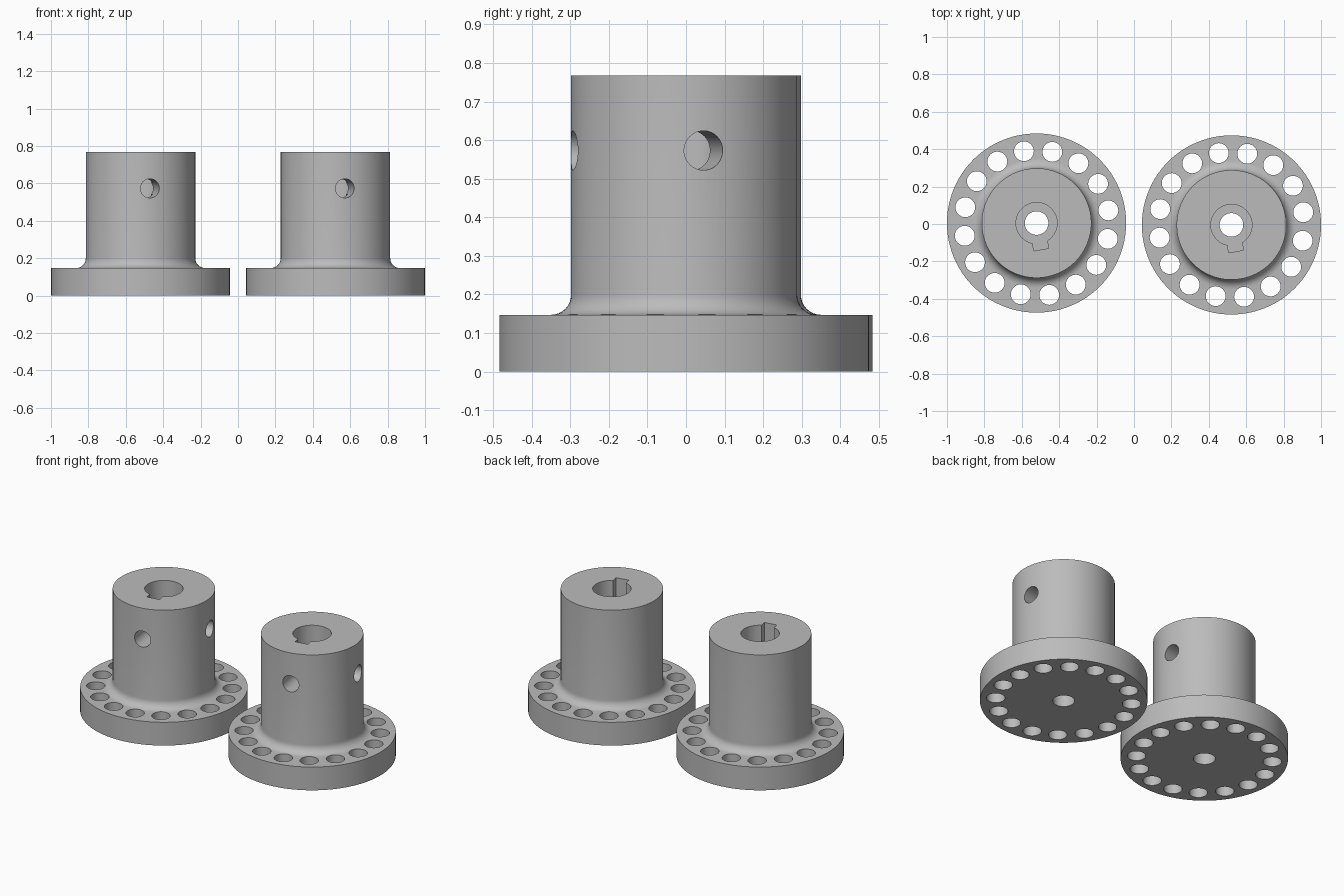
import bpy, bmesh, math
from mathutils import Matrix, Vector

if "Cube" in bpy.data.objects:
    bpy.data.objects.remove(bpy.data.objects["Cube"])

SEG = 96
TILT = math.radians(10)          # whole hub is turned slightly about its axis
FLANGE_R, FLANGE_Z = 0.479, 0.147
BOSS_R, TOP_Z = 0.293, 0.768
FILLET = 0.052
BORE_R, BORE_Z, PILOT_R = 0.11, 0.147, 0.063

steel = bpy.data.materials.new("steel grey")
steel.diffuse_color = (0.5, 0.5, 0.5, 1)
steel.use_nodes = True
steel.node_tree.nodes["Principled BSDF"].inputs["Base Color"].default_value = steel.diffuse_color


def link(name, bm):
    bmesh.ops.recalc_face_normals(bm, faces=bm.faces)
    mesh = bpy.data.meshes.new(name)
    bm.to_mesh(mesh)
    bm.free()
    mesh.materials.append(steel)
    obj = bpy.data.objects.new(name, mesh)
    bpy.context.collection.objects.link(obj)
    return obj


def lathe(name, profile):
    """Revolve a closed (radius, height) profile about z."""
    bm = bmesh.new()
    rings = []
    for i in range(SEG):
        a = 2 * math.pi * i / SEG
        rings.append([bm.verts.new((r * math.cos(a), r * math.sin(a), z)) for r, z in profile])
    n = len(profile)
    for i in range(SEG):
        a, b = rings[i], rings[(i + 1) % SEG]
        for j in range(n):
            k = (j + 1) % n
            bm.faces.new((a[j], b[j], b[k], a[k]))
    return link(name, bm)


def add_rod(bm, start, end, radius, segments=32):
    start, end = Vector(start), Vector(end)
    axis = end - start
    turn = axis.to_track_quat('Z', 'Y').to_matrix().to_4x4()
    bmesh.ops.create_cone(bm, cap_ends=True, segments=segments, radius1=radius, radius2=radius,
                          depth=axis.length, matrix=Matrix.Translation((start + end) / 2) @ turn)


def cut(target, bm):
    cutter = link("cutter", bm)
    cutter.hide_render = True
    mod = target.modifiers.new("cut", 'BOOLEAN')
    mod.operation, mod.solver, mod.object = 'DIFFERENCE', 'EXACT', cutter
    bpy.context.view_layer.objects.active = target
    bpy.ops.object.modifier_apply(modifier=mod.name)
    bpy.data.objects.remove(cutter)


# flanged hub body with a stepped bore and a fillet under the boss
fillet = []
for i in range(9):
    a = math.radians(270 - 90 * i / 8)
    fillet.append((BOSS_R + FILLET + FILLET * math.cos(a), FLANGE_Z + FILLET + FILLET * math.sin(a)))
hub = lathe("left_hub", [(PILOT_R, 0), (FLANGE_R, 0), (FLANGE_R, FLANGE_Z)] + fillet +
            [(BOSS_R, TOP_Z), (BORE_R, TOP_Z), (BORE_R, BORE_Z), (PILOT_R, BORE_Z)])

# ring of sixteen bolt holes
holes = bmesh.new()
for i in range(16):
    a = TILT + 2 * math.pi * i / 16
    x, y = 0.39 * math.cos(a), 0.39 * math.sin(a)
    add_rod(holes, (x, y, -0.1), (x, y, 0.3), 0.053)
cut(hub, holes)

# two set-screw holes through the boss wall, at right angles
screws = bmesh.new()
for a in (TILT, TILT - math.pi / 2):
    d = Vector((math.cos(a), math.sin(a), 0))
    up = Vector((0, 0, 0.573))
    add_rod(screws, d * 0.08 + up, d * 0.4 + up, 0.051)
cut(hub, screws)

# keyway down the bore
key = bmesh.new()
spot = Matrix.Rotation(TILT, 4, 'Z') @ Matrix.Translation((0, -0.104, (BORE_Z + 0.9) / 2))
bmesh.ops.create_cube(key, size=1, matrix=spot @ Matrix.Diagonal((0.08, 0.08, 0.9 - BORE_Z, 1)))
cut(hub, key)

# smooth curved walls, keep the rims sharp
bpy.ops.object.select_all(action='DESELECT')
hub.select_set(True)
bpy.context.view_layer.objects.active = hub
bpy.ops.object.shade_smooth_by_angle(angle=math.radians(30))

# matching second hub beside the first
twin = hub.copy()
twin.data = hub.data.copy()
twin.name = "right_hub"
bpy.context.collection.objects.link(twin)
hub.location = (-0.521, 0.005, 0)
twin.location = (0.521, -0.005, 0)
